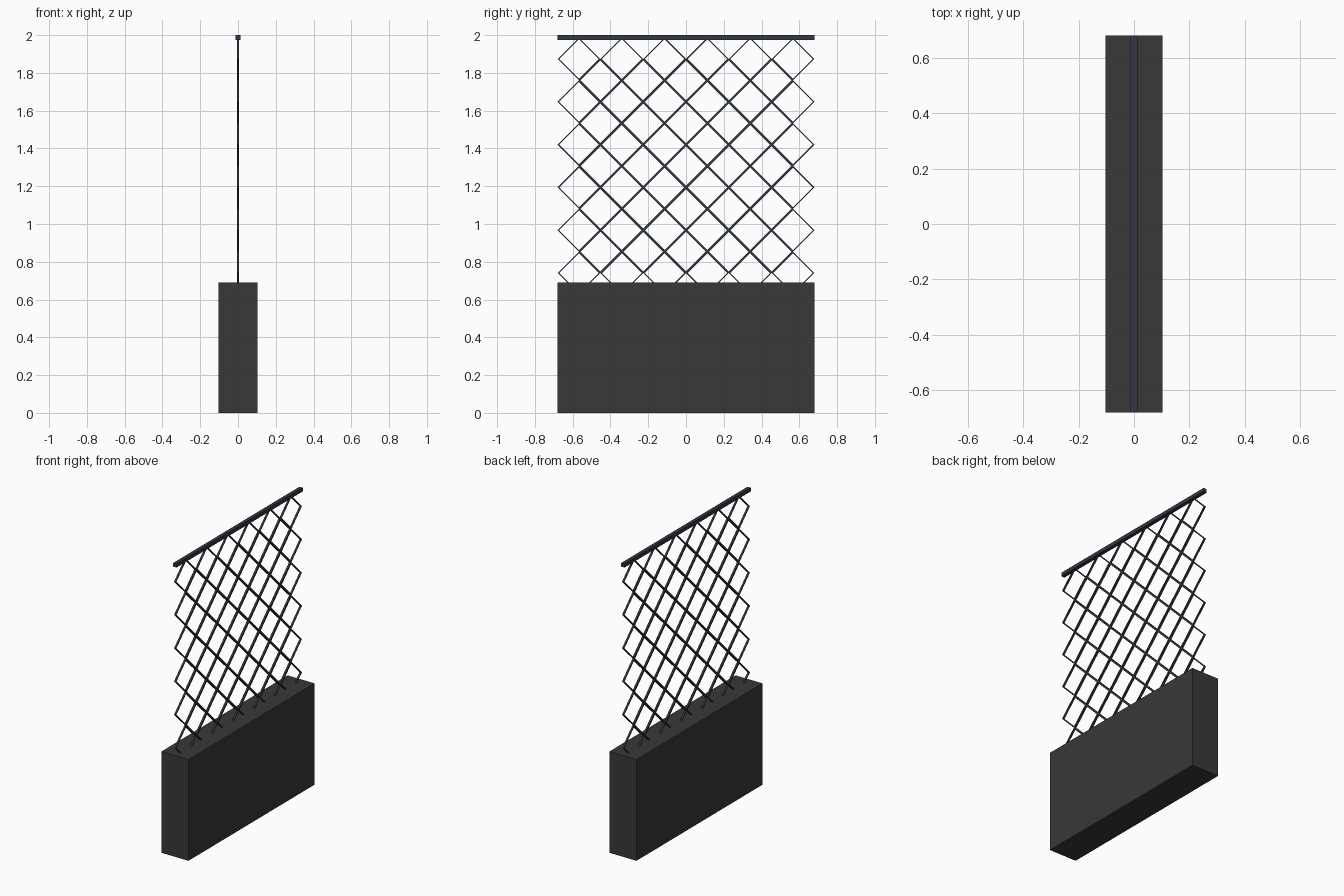
import bpy, bmesh

if "Cube" in bpy.data.objects:
    bpy.data.objects.remove(bpy.data.objects["Cube"])

HALF = 0.68            # half length of the panel
R = HALF / 6           # half diagonal of one lattice diamond
TOP = 1.987            # highest lattice point


def material(name, color):
    m = bpy.data.materials.new(name)
    m.diffuse_color = (*color, 1)
    m.use_nodes = True
    m.node_tree.nodes["Principled BSDF"].inputs["Base Color"].default_value = m.diffuse_color
    return m


def box(name, size, z, mat):
    bpy.ops.mesh.primitive_cube_add(size=1, location=(0, 0, z))
    o = bpy.context.object
    o.name = name
    o.scale = size
    bpy.ops.object.transform_apply(location=False, rotation=False, scale=True)
    o.data.materials.append(mat)
    return o


stone = material("dark_stone", (0.04, 0.04, 0.04))
metal = material("dark_metal", (0.032, 0.038, 0.052))

# Planter base and top rail
box("planter_base", (0.205, 2 * HALF, 0.69), 0.345, stone)
box("top_rail", (0.025, 2 * HALF, 0.025), 1.9875, metal)

# Lattice: full diamonds plus the diamonds in the gaps between them
bm = bmesh.new()
for row in range(11):
    cols = 6 - row % 2
    z = TOP - R * (row + 1)
    for col in range(cols):
        y = (2 * col - cols + 1) * R
        corners = [(y + R, z), (y, z + R), (y - R, z), (y, z - R)]
        bm.faces.new([bm.verts.new((0, a, b)) for a, b in corners])
bmesh.ops.remove_doubles(bm, verts=bm.verts, dist=0.001)

# Open every diamond, leaving thin strips that are full width only inside
bmesh.ops.inset_individual(bm, faces=bm.faces[:], thickness=0.006,
                           use_even_offset=True)
inner = [f for f in bm.faces
         if max(v.co.y for v in f.verts) - min(v.co.y for v in f.verts) > R * 1.5]
bmesh.ops.delete(bm, geom=inner, context='FACES')
mesh = bpy.data.meshes.new("lattice")
bm.to_mesh(mesh)
bm.free()
lattice = bpy.data.objects.new("lattice", mesh)
bpy.context.collection.objects.link(lattice)
mesh.materials.append(metal)
solid = lattice.modifiers.new("thickness", 'SOLIDIFY')
solid.thickness = 0.013
solid.offset = 0
